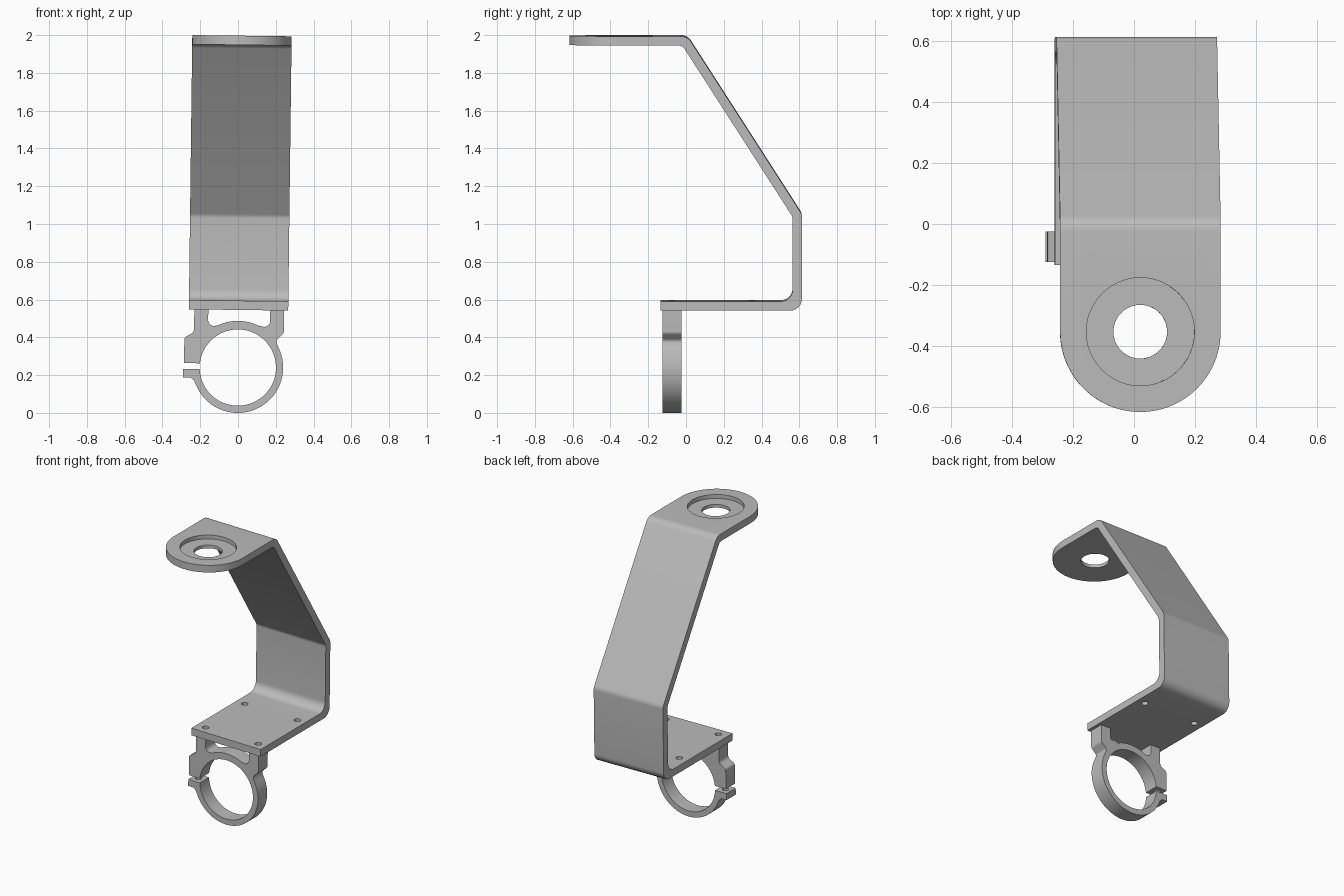
import bpy, bmesh, math
from mathutils import Vector, Matrix

if "Cube" in bpy.data.objects:
    bpy.data.objects.remove(bpy.data.objects["Cube"])

COLOUR = (0.5, 0.5, 0.5, 1)
metal = bpy.data.materials.new("satin_grey_metal")
metal.use_nodes = True
metal.diffuse_color = COLOUR
bsdf = metal.node_tree.nodes["Principled BSDF"]
bsdf.inputs["Base Color"].default_value = COLOUR
bsdf.inputs["Roughness"].default_value = 0.6


def arc(cx, cy, r, start, end, steps):
    """Points on an arc, angles in degrees."""
    out = []
    for i in range(steps + 1):
        a = math.radians(start + (end - start) * i / steps)
        out.append((cx + r * math.cos(a), cy + r * math.sin(a)))
    return out


def rounded(points, steps=6):
    """Replace each corner (u, v, radius) by a tangent arc."""
    out = []
    for i, p in enumerate(points):
        here = Vector(p[:2])
        radius = p[2] if len(p) > 2 else 0
        if not radius:
            out.append(tuple(here))
            continue
        d0 = (Vector(points[i - 1][:2]) - here).normalized()
        d1 = (Vector(points[(i + 1) % len(points)][:2]) - here).normalized()
        half = d0.angle(d1) / 2
        centre = here + (d0 + d1).normalized() * radius / math.sin(half)
        t0 = here + d0 * radius / math.tan(half) - centre
        t1 = here + d1 * radius / math.tan(half) - centre
        for k in range(steps + 1):
            out.append(tuple(centre + t0.lerp(t1, k / steps).normalized() * radius))
    return out


def prism(name, outline, place, low, high):
    """Extrude a 2D outline; place(u, v, w) gives the 3D point."""
    bm = bmesh.new()
    face = bm.faces.new([bm.verts.new(place(u, v, low)) for u, v in outline])
    top = bmesh.ops.extrude_face_region(bm, geom=[face])["geom"]
    shift = Vector(place(0, 0, high)) - Vector(place(0, 0, low))
    bmesh.ops.translate(bm, vec=shift, verts=[g for g in top if isinstance(g, bmesh.types.BMVert)])
    bmesh.ops.recalc_face_normals(bm, faces=bm.faces)
    mesh = bpy.data.meshes.new(name)
    bm.to_mesh(mesh)
    bm.free()
    mesh.materials.append(metal)
    obj = bpy.data.objects.new(name, mesh)
    bpy.context.collection.objects.link(obj)
    return obj


def along_x(u, v, w): return (w, u, v)
def along_y(u, v, w): return (u, w, v)
def along_z(u, v, w): return (u, v, w)


def drill(x, y, r, low, high):
    return prism("drill", arc(x, y, r, 0, 360, 48)[:-1], along_z, low, high)


def carve(obj, cutters):
    """Apply (operation, cutter) pairs as booleans."""
    for operation, cutter in cutters:
        mod = obj.modifiers.new("carve", 'BOOLEAN')
        mod.operation, mod.object, mod.solver = operation, cutter, 'EXACT'
    graph = bpy.context.evaluated_depsgraph_get()
    mesh = bpy.data.meshes.new_from_object(obj.evaluated_get(graph))
    obj.modifiers.clear()
    obj.data = mesh


# Bent strap: side profile, then trimmed to a round-ended plan
HALF, EYE_Y = 0.263, -0.353
strap = prism("bent_strap", rounded([
    (-0.65, 1.997), (0.008, 1.997, 0.06), (0.613, 1.056, 0.06),
    (0.613, 0.545, 0.06), (-0.135, 0.545), (-0.135, 0.594),
    (0.564, 0.594, 0.06), (0.564, 1.042, 0.04), (-0.019, 1.948, 0.04),
    (-0.65, 1.948)]), along_x, -0.32, 0.32)
plan = prism("strap_plan", arc(0, EYE_Y, HALF, 180, 360, 48) + [(HALF, 0.8), (-HALF, 0.8)],
             along_z, 0, 3)

# Round mounting eye and four screw holes
eye_hole = drill(0, EYE_Y, 0.088, 1.8, 2.2)
eye_recess = drill(0, EYE_Y, 0.177, 1.97, 2.2)
screws = [drill(x, y, 0.021, 0.48, 0.7) for x in (-0.197, 0.203) for y in (-0.075, 0.35)]
carve(strap, [('INTERSECT', plan), ('DIFFERENCE', eye_hole), ('DIFFERENCE', eye_recess)]
      + [('DIFFERENCE', s) for s in screws])

# Split ring clamp with two posts and a slotted ear
RZ = 0.24
outline = rounded([(-0.234, 0.56), (-0.234, 0.425, 0.03), (-0.285, 0.395, 0.02), (-0.285, 0.26)])
outline += arc(0, RZ, 0.202, 174.3, -177.1, 72)
outline += rounded([(-0.289, 0.23), (-0.289, 0.185), (-0.25, 0.185), (-0.232, 0.17)], 1)
outline += arc(0, RZ, 0.24, -153, 29, 48)
outline += rounded([(0.209, 0.356), (0.2, 0.385, 0.02), (0.241, 0.425, 0.02), (0.241, 0.56),
                    (0.168, 0.56), (0.168, 0.452, 0.03), (0.12, 0.46)])[1:-1]
outline += arc(0, RZ, 0.247, 65, 115, 20)
outline += rounded([(-0.12, 0.46), (-0.16, 0.452, 0.03), (-0.16, 0.56)])[1:]
clamp = prism("ring_clamp", outline, along_y, -0.125, -0.025)
ear_hole = drill(-0.247, -0.075, 0.02, 0.1, 0.34)
carve(clamp, [('DIFFERENCE', c) for c in [ear_hole, screws[0], screws[2]]])

for cutter in [plan, eye_hole, eye_recess, ear_hole] + screws:
    bpy.data.objects.remove(cutter)

# Slight sideways lean of the whole bracket, then smooth bends
lean = Matrix.Translation((-0.004, 0, 0)) @ Matrix.Rotation(0.0125, 4, 'Y')
bpy.ops.object.select_all(action='DESELECT')
for obj in (strap, clamp):
    obj.data.transform(lean)
    obj.select_set(True)
bpy.context.view_layer.objects.active = strap
bpy.ops.object.shade_smooth_by_angle(angle=math.radians(30))
